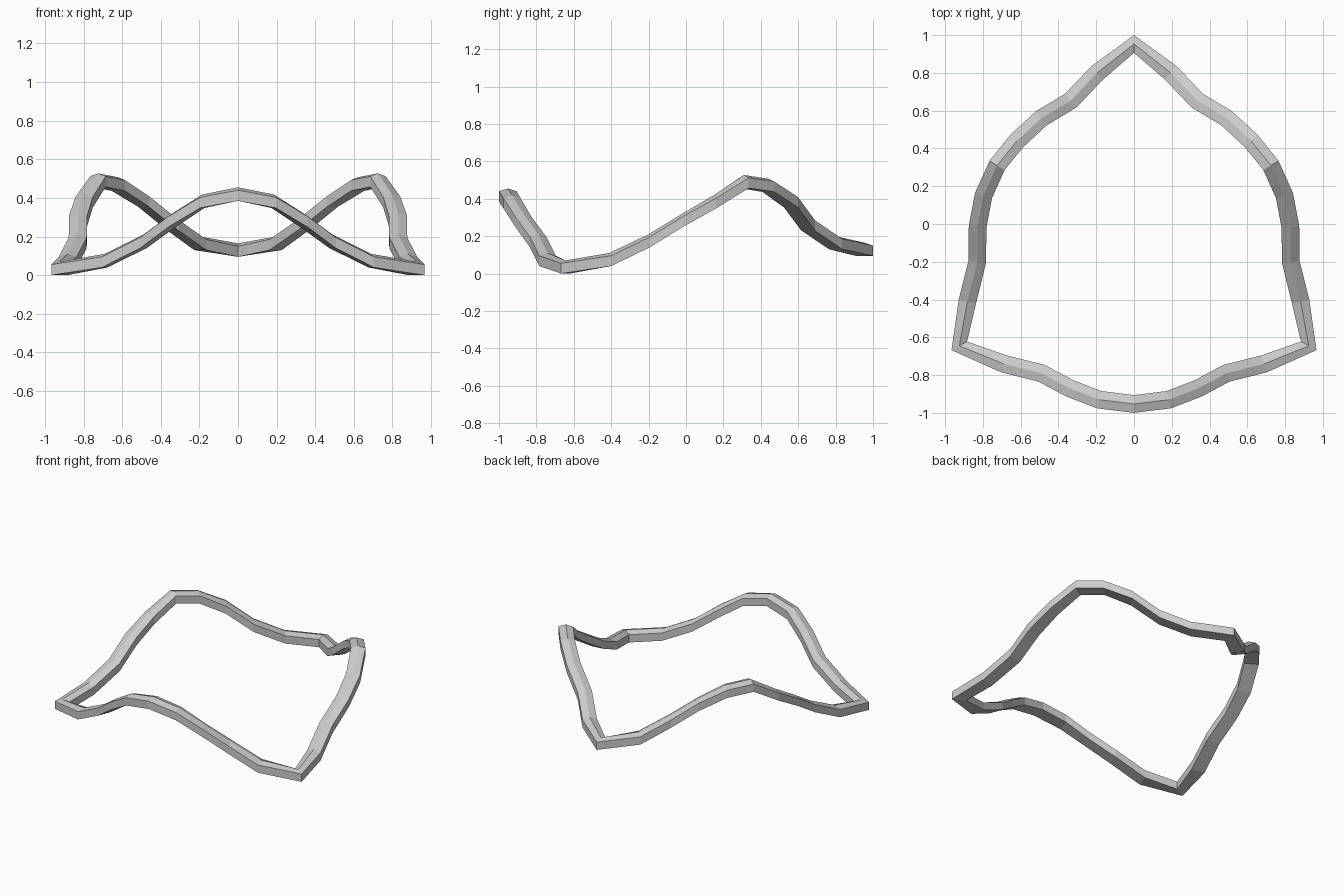
import bpy
import bmesh
from mathutils import Vector

if "Cube" in bpy.data.objects:
    bpy.data.objects.remove(bpy.data.objects["Cube"])

# Half of the ring's centre line, back tip to front middle: x, y, underside height
HALF = [
    (0, 0.953, 0.095), (0.195, 0.80, 0.13), (0.335, 0.653, 0.23),
    (0.49, 0.56, 0.355), (0.62, 0.44, 0.437), (0.725, 0.31, 0.457),
    (0.797, 0.15, 0.35), (0.828, -0.015, 0.253), (0.83, -0.20, 0.14),
    (0.882, -0.41, 0.04), (0.925, -0.645, 0.0), (0.69, -0.74, 0.04),
    (0.49, -0.79, 0.14), (0.34, -0.87, 0.25), (0.185, -0.93, 0.348),
    (0, -0.953, 0.385),
]
# House-shaped section: sideways offset, height above underside
SECTION = [(-0.047, 0), (0.047, 0), (0.047, 0.055), (0, 0.07), (-0.047, 0.055)]

# Mirror the half into a closed loop
path = [Vector(p) for p in HALF]
path += [Vector((-p.x, p.y, p.z)) for p in reversed(path[1:-1])]
n = len(path)

# Sweep the upright section round the loop
bm = bmesh.new()
rings = []
for i, p in enumerate(path):
    before = (p - path[i - 1]).xy.normalized()
    after = (path[(i + 1) % n] - p).xy.normalized()
    t = (before + after).normalized()
    out = Vector((-t.y, t.x, 0))
    rings.append([bm.verts.new(p + out * s + Vector((0, 0, h))) for s, h in SECTION])

k = len(SECTION)
for i in range(n):
    a, b = rings[i], rings[(i + 1) % n]
    for j in range(k):
        m = (j + 1) % k
        bm.faces.new((a[j], a[m], b[m], b[j]))
bmesh.ops.recalc_face_normals(bm, faces=bm.faces)

mesh = bpy.data.meshes.new("wavy_ring")
bm.to_mesh(mesh)
bm.free()
ring = bpy.data.objects.new("wavy_ring", mesh)
bpy.context.collection.objects.link(ring)
